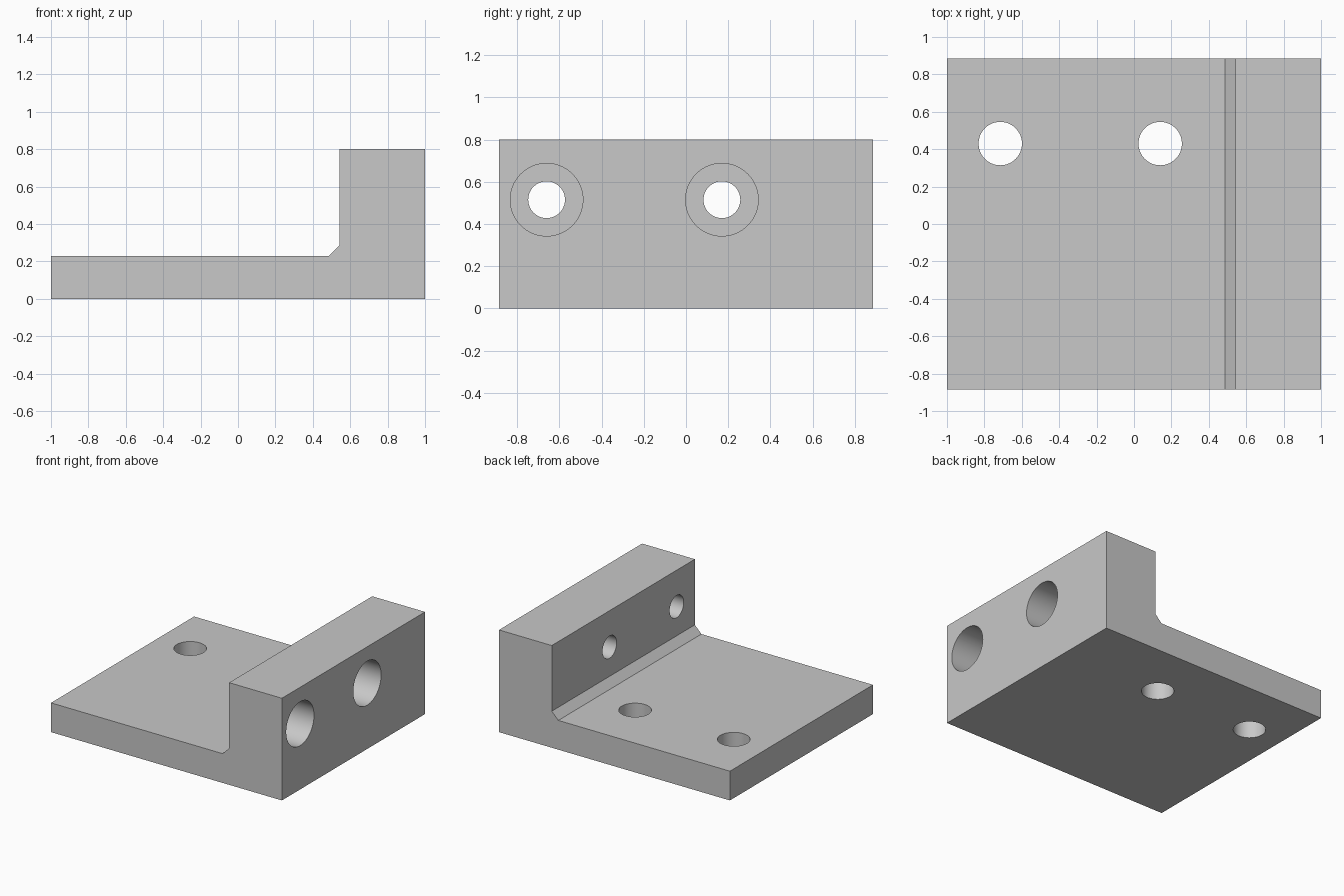
import bpy
import bmesh
import math

cube = bpy.data.objects.get("Cube")
if cube:
    bpy.data.objects.remove(cube, do_unlink=True)

HALF_DEPTH = 0.885

grey = bpy.data.materials.new("plain grey")
grey.use_nodes = True
colour = (0.58, 0.58, 0.58, 1)
grey.diffuse_color = colour
grey.node_tree.nodes["Principled BSDF"].inputs["Base Color"].default_value = colour

# Bracket body: L profile with a chamfered inner corner, extruded along y
profile = [(-1, 0), (1, 0), (1, 0.8), (0.543, 0.8),
           (0.543, 0.286), (0.486, 0.229), (-1, 0.229)]
bm = bmesh.new()
face = bm.faces.new([bm.verts.new((x, -HALF_DEPTH, z)) for x, z in profile])
extruded = bmesh.ops.extrude_face_region(bm, geom=[face])["geom"]
bmesh.ops.translate(bm, vec=(0, 2 * HALF_DEPTH, 0),
                    verts=[v for v in extruded if isinstance(v, bmesh.types.BMVert)])
bmesh.ops.recalc_face_normals(bm, faces=bm.faces)
mesh = bpy.data.meshes.new("bracket_body")
bm.to_mesh(mesh)
bm.free()
mesh.materials.append(grey)
body = bpy.data.objects.new("bracket_body", mesh)
bpy.context.collection.objects.link(body)


def drill(name, centre, radius, length, along_x=False):
    """Cut a round hole through the body."""
    bpy.ops.mesh.primitive_cylinder_add(
        vertices=64, radius=radius, depth=length, location=centre,
        rotation=(0, math.pi / 2 if along_x else 0, 0))
    cutter = bpy.context.object
    cutter.name = name
    cutter.data.materials.append(grey)
    cutter.hide_render = True
    cut = body.modifiers.new(name, 'BOOLEAN')
    cut.operation = 'DIFFERENCE'
    cut.solver = 'EXACT'
    cut.object = cutter
    bpy.ops.object.select_all(action='DESELECT')
    body.select_set(True)
    bpy.context.view_layer.objects.active = body
    bpy.ops.object.modifier_apply(modifier=name)
    bpy.data.objects.remove(cutter, do_unlink=True)


# Vertical holes through the base plate
for x in (-0.715, 0.14):
    drill("base_hole", (x, 0.43, 0.1), 0.116, 0.6)

# Counterbored screw holes through the upright wall
BORE_DEPTH = 0.26
for y in (-0.66, 0.17):
    drill("screw_hole", (0.8, y, 0.515), 0.087, 0.8, along_x=True)
    drill("counterbore", (1, y, 0.515), 0.172, 2 * BORE_DEPTH, along_x=True)

# Smooth hole walls, crisp edges
bpy.ops.object.shade_smooth_by_angle(angle=math.radians(30))
